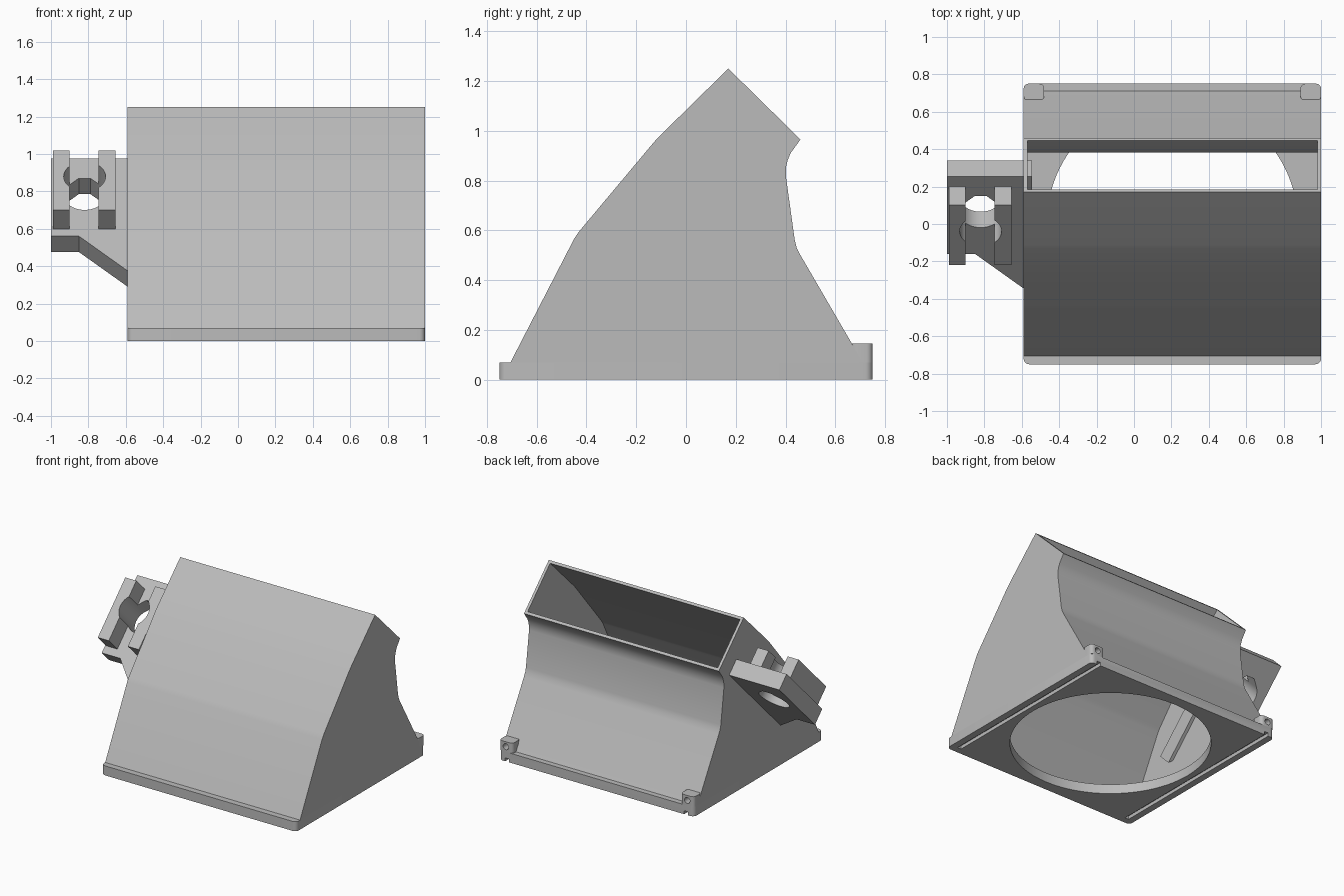
import bpy, bmesh, math
from mathutils import Matrix, Vector

if "Cube" in bpy.data.objects:
    bpy.data.objects.remove(bpy.data.objects["Cube"])

grey = bpy.data.materials.new("plain grey")
grey.diffuse_color = (0.5, 0.5, 0.5, 1)
grey.use_nodes = True
grey.node_tree.nodes["Principled BSDF"].inputs["Base Color"].default_value = grey.diffuse_color

R2 = math.sqrt(2)
XY = Matrix.Identity(4)


def frame(u, v, w, origin=(0, 0, 0)):
    m = Matrix((u, v, w)).transposed().to_4x4()
    m.translation = origin
    return m


YZ = frame((0, 1, 0), (0, 0, 1), (1, 0, 0))       # profile in y,z extruded along x
XZ = frame((1, 0, 0), (0, 0, 1), (0, -1, 0))      # profile in x,z extruded along -y
# 45 degree bracket frame, centred on the bore at the bracket's upper surface
TILT = frame((1, 0, 0), (0, 1 / R2, 1 / R2), (0, -1 / R2, 1 / R2), (0, 0.06, 0.78))


def prism(name, pts, lo, hi, m=XY, cutter=False):
    """Extrude a 2D outline between two depths of a frame."""
    bm = bmesh.new()
    a = [bm.verts.new(m @ Vector((x, y, lo))) for x, y in pts]
    b = [bm.verts.new(m @ Vector((x, y, hi))) for x, y in pts]
    bm.faces.new(a[::-1])
    bm.faces.new(b)
    n = len(pts)
    for i in range(n):
        j = (i + 1) % n
        bm.faces.new((a[i], a[j], b[j], b[i]))
    bmesh.ops.recalc_face_normals(bm, faces=bm.faces)
    me = bpy.data.meshes.new(name)
    bm.to_mesh(me)
    bm.free()
    me.materials.append(grey)
    ob = bpy.data.objects.new(name, me)
    bpy.context.collection.objects.link(ob)
    ob.hide_render = cutter
    if cutter:
        ob.hide_viewport = False
        ob.display_type = 'WIRE'
    return ob


def rect(x0, x1, y0, y1):
    return [(x0, y0), (x1, y0), (x1, y1), (x0, y1)]


def rounded(x0, x1, y0, y1, r, n=5):
    pts = []
    for cx, cy, a0 in ((x1 - r, y1 - r, 0), (x0 + r, y1 - r, 90),
                       (x0 + r, y0 + r, 180), (x1 - r, y0 + r, 270)):
        for k in range(n + 1):
            a = math.radians(a0 + 90 * k / n)
            pts.append((cx + r * math.cos(a), cy + r * math.sin(a)))
    return pts


def circle(cx, cy, r, n):
    return [(cx + r * math.cos(2 * math.pi * k / n),
             cy + r * math.sin(2 * math.pi * k / n)) for k in range(n)]


def inset(pts, dist):
    """Move every edge of a counter-clockwise outline inwards by its own distance."""
    n = len(pts)
    V = [Vector(p) for p in pts]
    nor = []
    for i in range(n):
        d = (V[(i + 1) % n] - V[i]).normalized()
        nor.append(Vector((-d.y, d.x)))
    out = []
    for i in range(n):
        n1, n2, d1, d2 = nor[i - 1], nor[i], dist[i - 1], dist[i]
        det = n1.x * n2.y - n1.y * n2.x
        out.append((V[i].x + (d1 * n2.y - d2 * n1.y) / det,
                    V[i].y + (n1.x * d2 - n2.x * d1) / det))
    return out


def cut(ob, cutters):
    for c in cutters:
        mod = ob.modifiers.new("cut", 'BOOLEAN')
        mod.operation = 'DIFFERENCE'
        mod.solver = 'EXACT'
        mod.object = c


def smooth(ob):
    """Apply the cuts, then smooth with sharp edges kept."""
    bpy.ops.object.select_all(action='DESELECT')
    bpy.context.view_layer.objects.active = ob
    ob.select_set(True)
    for mod in list(ob.modifiers):
        bpy.ops.object.modifier_apply(modifier=mod.name)
    bpy.ops.object.shade_smooth_by_angle(angle=math.radians(30))


X0, X1, BASE, WALL = -0.59, 1.0, 0.07, 0.02

# duct shell: hollow, open below and at the slanted mouth
profile = [(-0.705, BASE), (0.71, BASE), (0.46, 0.5), (0.445, 0.53), (0.437, 0.56),
           (0.401, 0.82), (0.401, 0.85), (0.408, 0.88), (0.42, 0.91), (0.46, 0.965),
           (0.17, 1.25), (-0.11, 0.975), (-0.13, 0.953), (-0.43, 0.595), (-0.45, 0.565)]
dist = [WALL] * len(profile)
dist[0] = dist[9] = -0.1
shell = prism("duct_shell", profile, X0, X1, YZ)
cavity = prism("duct_cavity_cutter", inset(profile, dist), X0 + WALL, X1 - WALL, YZ, True)
cut(shell, [cavity])
smooth(shell)

# base plate with the round fan opening and two slide grooves
plate = prism("base_plate", rounded(X0, X1, -0.75, 0.75, 0.03), 0, BASE)
cutters = [prism("fan_opening_cutter", circle(0.205, 0, 0.672, 96), -0.1, 0.2, XY, True)]
for gx in (X0 + 0.05, X1 - 0.08):
    cutters.append(prism("groove_cutter", rect(gx, gx + 0.03, -0.7, 0.8), -0.1, 0.025, XY, True))
cut(plate, cutters)
smooth(plate)

# screw tabs on the back corners
for side, x in (("left", X0), ("right", X1 - 0.11)):
    tab = prism(side + "_screw_tab", rounded(x, x + 0.11, 0.66, 0.75, 0.025), BASE, 0.145)
    cut(tab, [prism("screw_hole_cutter", circle(x + 0.055, 0.108, 0.022, 20), -0.9, -0.5, XZ, True)])
    smooth(tab)

# tilted bracket: slab, two rails, and a teardrop bore through all of them
r, top = 0.112, 0.127
tear = [(-0.82 + r * math.cos(math.radians(a)), r * math.sin(math.radians(a)))
        for a in range(135, 406, 9)]
h = r * R2 - top
tear += [(-0.82 + h, top), (-0.82 - h, top)]
bore = prism("bore_cutter", tear, -0.3, 0.3, TILT, True)

slab = prism("bracket_slab", [(-1, -0.311), (-0.85, -0.311), (-0.545, -0.618),
                              (-0.545, 0.276), (-1, 0.276)], -0.12, 0, TILT)
cut(slab, [bore])
smooth(slab)
for side, x in (("outer", -0.99), ("inner", -0.745)):
    rail = prism(side + "_bracket_rail", rect(x, x + 0.09, -0.255, 0.198), 0, 0.141, TILT)
    cut(rail, [bore])
    smooth(rail)

# the cuts are applied, so the cutters can go
for ob in [o for o in bpy.data.objects if "cutter" in o.name]:
    bpy.data.objects.remove(ob)
